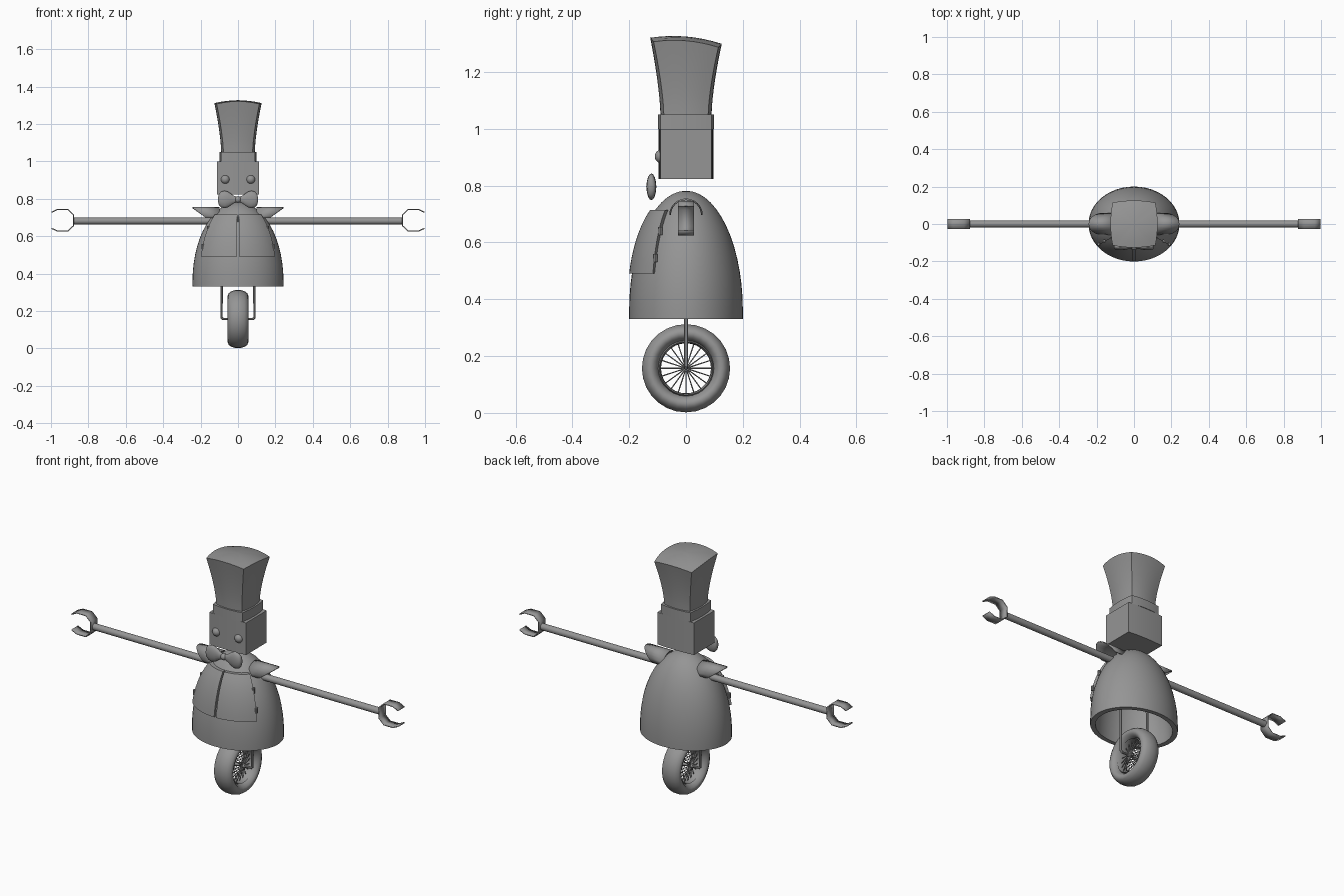
import bpy, bmesh
from math import sin, cos, pi, radians, sqrt
from mathutils import Vector

if "Cube" in bpy.data.objects:
    bpy.data.objects.remove(bpy.data.objects["Cube"])

grey = bpy.data.materials.new("plain grey")
grey.use_nodes = True
COLOUR = (0.3, 0.3, 0.3, 1)
grey.diffuse_color = COLOUR
grey.node_tree.nodes["Principled BSDF"].inputs["Base Color"].default_value = COLOUR


def finish(name, bm, angle=35, thick=0):
    bmesh.ops.recalc_face_normals(bm, faces=bm.faces)
    mesh = bpy.data.meshes.new(name)
    bm.to_mesh(mesh)
    bm.free()
    ob = bpy.data.objects.new(name, mesh)
    bpy.context.collection.objects.link(ob)
    mesh.materials.append(grey)
    if thick:
        solid = ob.modifiers.new("thickness", 'SOLIDIFY')
        solid.thickness, solid.offset = thick, 0
    bpy.ops.object.select_all(action='DESELECT')
    ob.select_set(True)
    bpy.context.view_layer.objects.active = ob
    bpy.ops.object.shade_smooth_by_angle(angle=radians(angle))
    return ob


def loft(name, rings, closed=True, caps=True, loop=False, angle=35, thick=0):
    """Skin a list of point rings."""
    bm = bmesh.new()
    vs = [[bm.verts.new(p) for p in r] for r in rings]
    n = len(vs[0])
    pairs = list(zip(vs, vs[1:])) + ([(vs[-1], vs[0])] if loop else [])
    for a, b in pairs:
        for i in range(n if closed else n - 1):
            j = (i + 1) % n
            bm.faces.new((a[i], a[j], b[j], b[i]))
    if caps and not loop:
        bm.faces.new(vs[0])
        bm.faces.new(vs[-1])
    return finish(name, bm, angle, thick)


def rod(name, points, r, sides=10):
    """Round bar through the points, mitred at the bends."""
    pts = [Vector(p) for p in points]
    rings = []
    for i, p in enumerate(pts):
        a = (p - pts[i - 1]).normalized() if i else None
        b = (pts[i + 1] - p).normalized() if i < len(pts) - 1 else None
        d = ((a or b) + (b or a)).normalized()
        u = d.orthogonal().normalized() if i == 0 else (u - d * u.dot(d)).normalized()
        v = d.cross(u)
        rings.append([p + r * (u * cos(k * 2 * pi / sides) + v * sin(k * 2 * pi / sides))
                      for k in range(sides)])
    return loft(name, rings)


# Egg shaped body, hollow underneath
RX, RY, BASE, DOME = 0.243, 0.2, 0.36, 0.422


def egg(z):
    return sqrt(max(0, 1 - ((z - BASE) / DOME) ** 2))


def oval(s, z, n=48):
    return [(RX * s * cos(k * 2 * pi / n), RY * s * sin(k * 2 * pi / n), z) for k in range(n)]


def dome(k, steps=14):
    return [oval(k * cos(i * pi / 2 / steps) + 0.001, BASE + k * DOME * sin(i * pi / 2 / steps))
            for i in range(steps + 1)]


loft("body", dome(1)[::-1] + [oval(1, 0.33), oval(0.88, 0.33)] + dome(0.88))

# Front flaps with a gap between them, and their hinges
for side, label in ((1, "left"), (-1, "right")):
    rings = []
    for i in range(9):
        z = 0.49 + 0.225 * i / 8
        s = egg(z) + 0.05 + 0.04 * i / 8
        angles = [0.025 + 0.925 * k / 10 for k in range(11)]
        outer = [(side * RX * s * sin(a), -RY * s * cos(a), z) for a in angles]
        t = egg(z) - 0.03
        inner = [(side * RX * t * sin(a), -RY * t * cos(a), z) for a in angles[::-1]]
        rings.append(outer + inner)
    loft(label + "_front_flap", rings)
    for k, z in enumerate((0.545, 0.64)):
        s = egg(z) + 0.045
        x, y = side * RX * s * sin(0.96), -RY * s * cos(0.96)
        rod(f"{label}_hinge_{k + 1}", [(x, y, z - 0.014), (x, y, z + 0.014)], 0.008)

    # Arched shoulder guard
    arch = []
    for k in range(13):
        a = pi * k / 12
        y, z = 0.056 * cos(a), 0.697 + 0.055 * sin(a)
        arch.append([(side * 0.1, y, z), (side * (0.17 + 0.073 * sin(a)), y, z)])
    loft(label + "_shoulder_guard", arch, closed=False, caps=False, thick=0.006)

    # Arm and open claw
    rod(label + "_arm", [(side * 0.1, 0, 0.681), (side * 0.88, 0, 0.681)], 0.018, 16)
    half = [(0.997, 0.043), (0.965, 0.058), (0.91, 0.058), (0.88, 0.03)]
    claw = half + [(x, -z) for x, z in half[::-1]]
    loft(label + "_claw", [[(side * x, y, 0.685 + z) for y in (-0.028, 0.028)] for x, z in claw],
         closed=False, caps=False, thick=0.006, angle=50)

    # Fork leg
    rod(label + "_fork_leg", [(side * 0.088, 0, 0.5), (side * 0.088, 0, 0.165),
                              (side * 0.08, 0, 0.157), (0, 0, 0.157)], 0.007)

    # Eye
    bm = bmesh.new()
    bmesh.ops.create_uvsphere(bm, u_segments=20, v_segments=12, radius=0.024)
    bmesh.ops.translate(bm, verts=bm.verts, vec=(side * 0.068, -0.086, 0.903))
    finish(label + "_eye", bm)


# Square sections with bowed sides for the head and hat
def bowed(hx, hy, z, bx, by, sag=0, tilt=0, n=8):
    ring = []
    for q in range(4):
        for k in range(n):
            t = -1 + 2 * k / n
            b = 1 - t * t
            x, y = [(t * hx, -hy - by * b), (hx + bx * b, t * hy),
                    (-t * hx, hy + by * b), (-hx - bx * b, -t * hy)][q]
            ring.append((x, y, z + sag * b - tilt * y))
    return ring


loft("head", [bowed(0.112, 0.09, z, 0, 0.006) for z in (0.823, 1.0)], angle=25)
loft("hat_band", [bowed(0.09, 0.09, z, 0.009, 0.009) for z in (1.0, 1.05)])
hat = []
for i in range(9):
    t = i / 8
    h = 0.078 + 0.036 * t ** 1.5
    hat.append(bowed(h, h, 1.05 + 0.247 * t, 0.012, 0.012, 0.013 * t, 0.085 * t))
# Shallow crown
for k in (0.75, 0.5, 0.25, 0.02):
    d = 1 - k * k
    hat.append(bowed(0.114 * k, 0.114 * k, 1.297 + 0.028 * d, 0.012 * k, 0.012 * k,
                     0.013 * k * k, 0.085))
loft("tall_hat", hat)

# Bow tie with two flared lobes and a knot
lobe = [(0.0, 0.012), (0.025, 0.022), (0.05, 0.04), (0.07, 0.047), (0.09, 0.042),
        (0.102, 0.03), (0.107, 0.01)]
stations = [(-x, h) for x, h in lobe[:0:-1]] + lobe
loft("bow_tie", [[(x, -0.122 + (0.006 + 0.24 * h) * cos(a), 0.796 + h * sin(a))
                  for a in [k * pi / 8 for k in range(16)]] for x, h in stations], angle=50)
bm = bmesh.new()
bmesh.ops.create_uvsphere(bm, u_segments=16, v_segments=10, radius=0.018)
bmesh.ops.translate(bm, verts=bm.verts, vec=(0, -0.122, 0.796))
finish("bow_tie_knot", bm)


# Wheel: tyre, rim, hub and crossing spokes
def hoop(name, radius, half_width, depth, section=14, n=28):
    rings = []
    for k in range(n):
        a = 2 * pi * k / n
        ring = []
        for j in range(section):
            b = 2 * pi * j / section
            r = radius + depth * sin(b)
            ring.append((half_width * cos(b), r * cos(a), 0.157 + r * sin(a)))
        rings.append(ring)
    loft(name, rings, loop=True, angle=50)


hoop("tyre", 0.125, 0.055, 0.031)
hoop("rim", 0.094, 0.034, 0.006, 8)
rod("hub", [(-0.045, 0, 0.157), (0.045, 0, 0.157)], 0.01, 12)
for k in range(20):
    a = 2 * pi * k / 20
    for x in (-0.035, 0.035):
        rod("spoke", [(x, 0, 0.157), (x * 0.25, 0.092 * cos(a), 0.157 + 0.092 * sin(a))],
            0.0022, 5)
